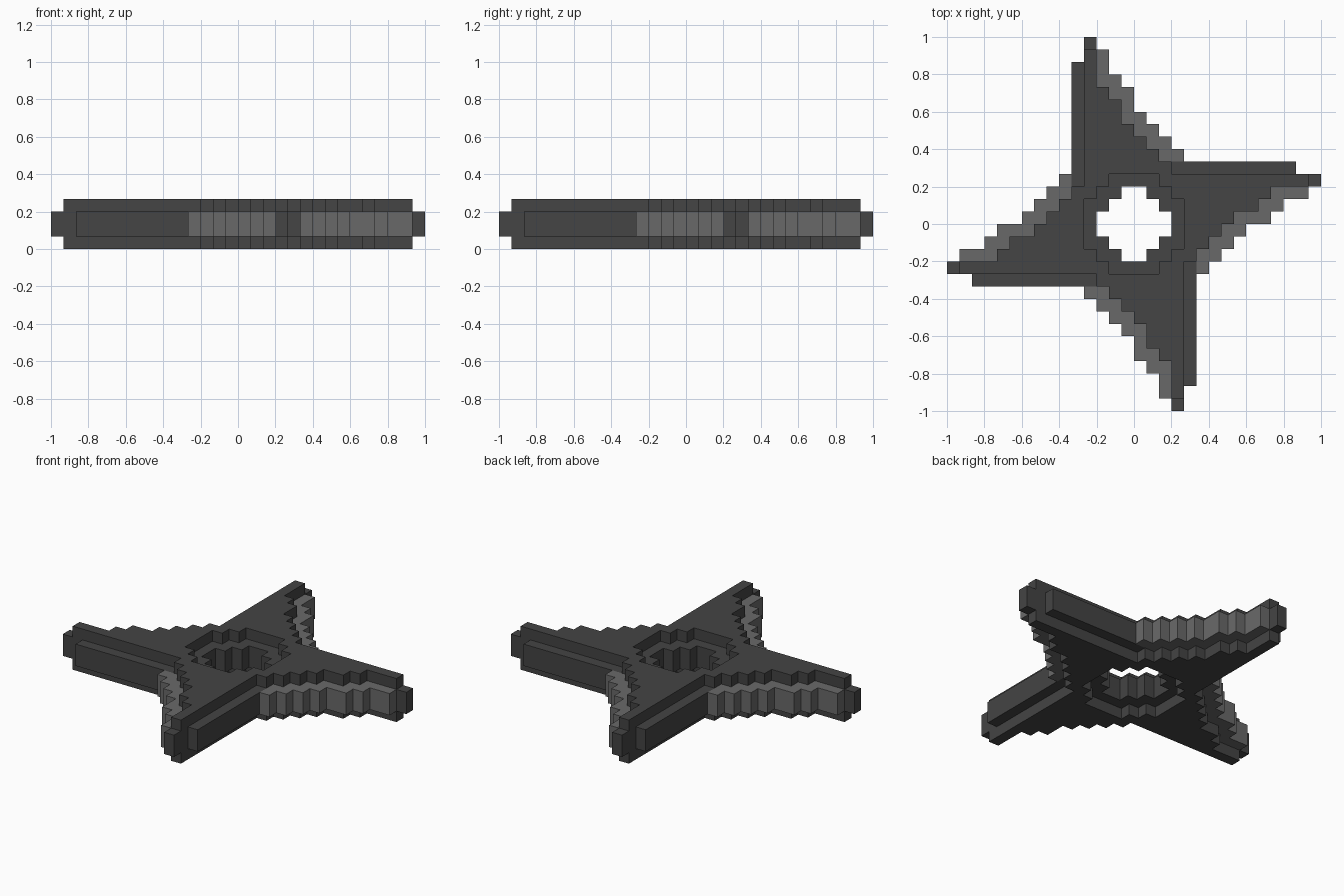
import bpy, bmesh

U = 2 / 30  # size of one block

cube = bpy.data.objects.get("Cube")
if cube:
    bpy.data.objects.remove(cube, do_unlink=True)


def make_material(name, value):
    mat = bpy.data.materials.new(name)
    mat.use_nodes = True
    colour = (value, value, value, 1)
    mat.diffuse_color = colour
    mat.node_tree.nodes["Principled BSDF"].inputs["Base Color"].default_value = colour
    return mat


dark = make_material("dark_steel", 0.058)
light = make_material("sharpened_steel", 0.141)


def span(row, start, end):
    return {(x, row) for x in range(start, end)}


def turn(cells, times=1):
    """Rotate block positions by quarter turns about the centre."""
    for _ in range(times):
        cells = {(-y - 1, x) for x, y in cells}
    return cells


def all_round(cells):
    return set().union(*(turn(cells, k) for k in range(4)))


def square(r):
    return {(x, y) for x in range(-r, r) for y in range(-r, r)}


def stepped_disc(widths):
    """Round hole made of blocks; half widths listed from the middle row out."""
    return {c for y, w in enumerate(widths)
            for row in (y, -y - 1) for c in span(row, -w, w)}


def slab(name, cells, bottom, top, mat):
    """Extrude a set of blocks into one solid."""
    bm = bmesh.new()
    for x, y in sorted(cells):
        corners = ((x, y), (x + 1, y), (x + 1, y + 1), (x, y + 1))
        bm.faces.new([bm.verts.new((a * U, b * U, bottom * U)) for a, b in corners])
    bmesh.ops.remove_doubles(bm, verts=bm.verts, dist=U / 100)
    grown = bmesh.ops.extrude_face_region(bm, geom=bm.faces[:], use_keep_orig=True)
    verts = [g for g in grown["geom"] if isinstance(g, bmesh.types.BMVert)]
    bmesh.ops.translate(bm, verts=verts, vec=(0, 0, (top - bottom) * U))
    bmesh.ops.recalc_face_normals(bm, faces=bm.faces)
    bmesh.ops.dissolve_limit(bm, angle_limit=0.01, verts=bm.verts, edges=bm.edges)
    mesh = bpy.data.meshes.new(name)
    bm.to_mesh(mesh)
    bm.free()
    mesh.materials.append(mat)
    obj = bpy.data.objects.new(name, mesh)
    bpy.context.collection.objects.link(obj)


# Stepped side of one blade, row by row from the hub to the point
plate_edge = dict(enumerate([3, 2, 1, 0, -1, -1, -2, -3, -3, -3], 4))
sharp_edge = dict(enumerate([4, 3, 2, 1, 0, 0, -1, -2, -2], 5))

blade = set().union(*(span(y, -4, end) for y, end in plate_edge.items()))
spine = {(-5, y) for y in range(5, 13)}
tip = {(-4, 14)}
edge = set().union(*(span(y, plate_edge[y], end) for y, end in sharp_edge.items()))

# Face plates with the wide hole
plate = (square(4) | all_round(blade)) - stepped_disc([4, 4, 3, 2])
slab("bottom_plate", plate, 0, 1, dark)
slab("top_plate", plate, 3, 4, dark)

# Core with the narrow hole, blunt spines and points
core = (square(5) | all_round(blade | spine | tip)) - stepped_disc([3, 2, 1])
slab("core", core, 1, 3, dark)

# Sharpened edges
for k, side in enumerate(("back", "right", "front", "left")):
    slab(side + "_cutting_edge", turn(edge, k), 1, 3, light)
